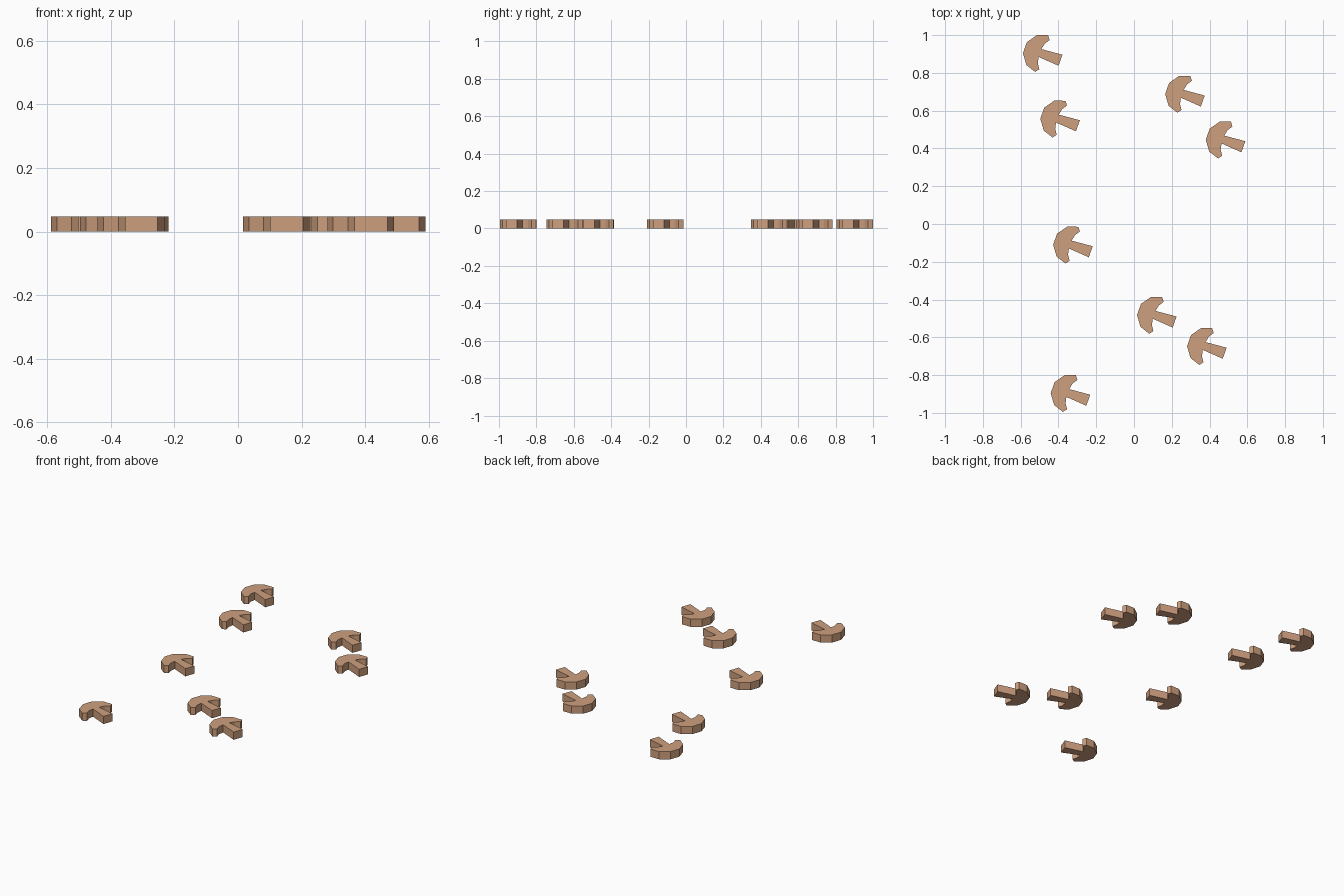
import bpy, bmesh, math
from mathutils import Matrix

if "Cube" in bpy.data.objects:
    bpy.data.objects.remove(bpy.data.objects["Cube"])

HEIGHT = 0.048
TILT = math.radians(-19.4)

# Half outline of the mushroom: (along the stem axis, half width)
half = [(0, .031), (.038, .084), (.094, .103), (.110, .082),
        (.092, .055), (.085, .022), (.200, .031)]
outline = half + [(u, -v) for u, v in reversed(half)]

# Left edge and top edge of each mushroom in plan
spots = [(-.588, 1.0), (-.496, .653), (-.428, -.014), (-.441, -.80),
         (.016, -.386), (.281, -.551), (.165, .784), (.380, .542)]

mat = bpy.data.materials.new("terracotta")
mat.diffuse_color = (0.62, 0.35, 0.21, 1)
mat.use_nodes = True
mat.node_tree.nodes["Principled BSDF"].inputs["Base Color"].default_value = mat.diffuse_color

# One flat mushroom slab, extruded upward
bm = bmesh.new()
face = bm.faces.new([bm.verts.new((u, v, 0)) for u, v in outline])
ext = bmesh.ops.extrude_face_region(bm, geom=[face])
top = [g for g in ext["geom"] if isinstance(g, bmesh.types.BMVert)]
bmesh.ops.translate(bm, verts=top, vec=(0, 0, HEIGHT))
bm.transform(Matrix.Rotation(TILT, 4, 'Z'))
# Put the plan's top-left corner at the origin
left = min(v.co.x for v in bm.verts)
back = max(v.co.y for v in bm.verts)
bm.transform(Matrix.Translation((-left, -back, 0)))
bmesh.ops.recalc_face_normals(bm, faces=bm.faces)
mesh = bpy.data.meshes.new("mushroom")
bm.to_mesh(mesh)
bm.free()
mesh.materials.append(mat)

# Scattered copies
for i, (x, y) in enumerate(spots, 1):
    ob = bpy.data.objects.new(f"mushroom_{i}", mesh)
    ob.location = (x, y, 0)
    bpy.context.collection.objects.link(ob)
